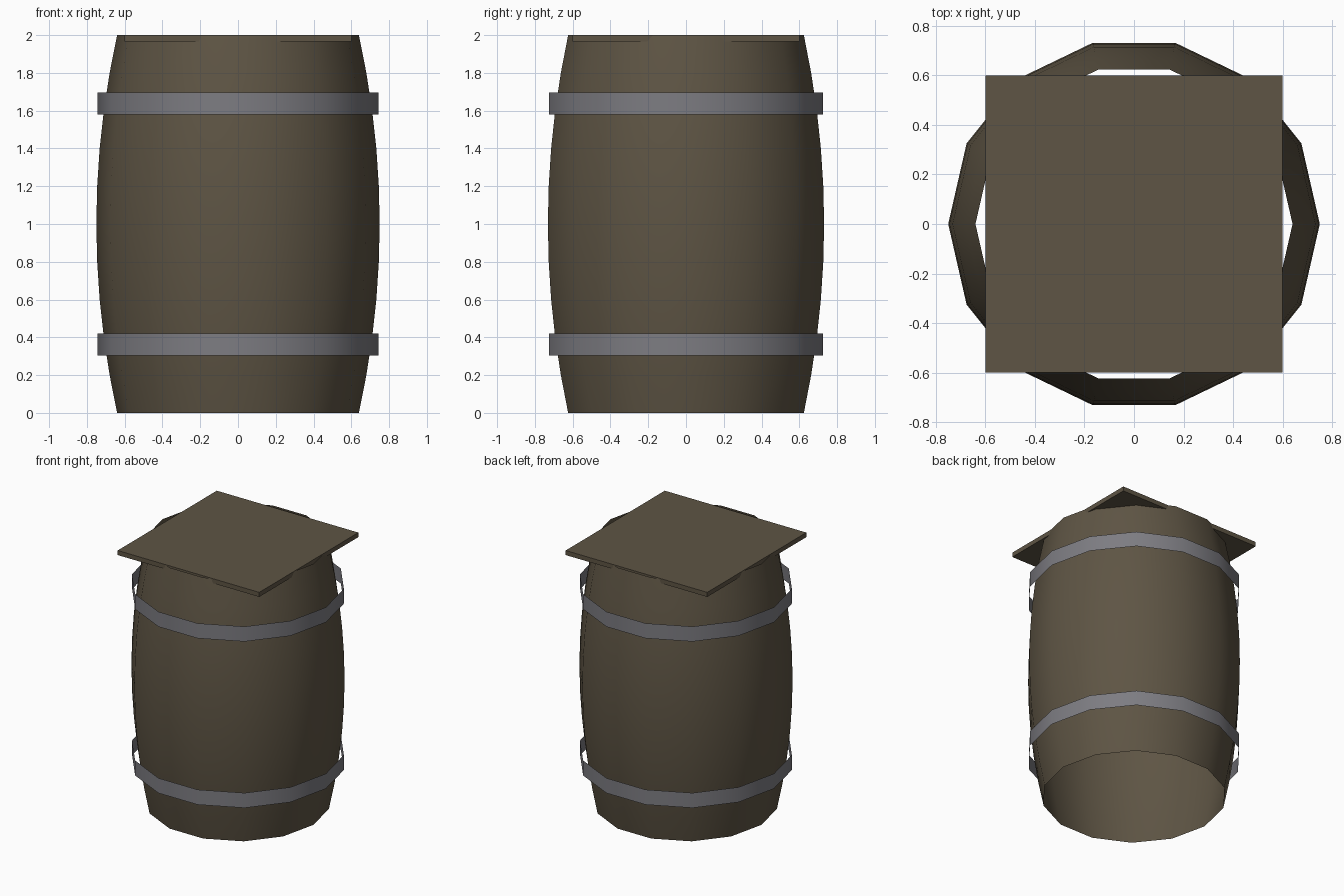
import bpy, bmesh, math

if "Cube" in bpy.data.objects:
    bpy.data.objects.remove(bpy.data.objects["Cube"])

SIDES = 14


def material(name, rgb):
    m = bpy.data.materials.new(name)
    m.diffuse_color = (*rgb, 1)
    m.use_nodes = True
    m.node_tree.nodes["Principled BSDF"].inputs["Base Color"].default_value = m.diffuse_color
    return m


def finish(bm, name, mat, smooth):
    for f in bm.faces:
        f.smooth = smooth
    me = bpy.data.meshes.new(name)
    bm.to_mesh(me)
    bm.free()
    me.materials.append(mat)
    ob = bpy.data.objects.new(name, me)
    bpy.context.collection.objects.link(ob)
    return ob


def open_tube(name, profile, mat):
    """Single-walled tube through (radius, z) rings, open at both ends."""
    bm = bmesh.new()
    rings = []
    for r, z in profile:
        rings.append([bm.verts.new((r * math.cos(2 * math.pi * i / SIDES),
                                    r * math.sin(2 * math.pi * i / SIDES), z))
                      for i in range(SIDES)])
    for a, b in zip(rings, rings[1:]):
        for i in range(SIDES):
            j = (i + 1) % SIDES
            bm.faces.new((a[i], a[j], b[j], b[i]))
    return finish(bm, name, mat, True)


wood = material("brown_wood", (0.112, 0.090, 0.058))
metal = material("grey_metal", (0.205, 0.203, 0.223))

# Bulging barrel wall, open at top and bottom
heights = [2 * i / 10 for i in range(11)]
open_tube("barrel_body", [(0.75 - 0.11 * (z - 1) ** 2, z) for z in heights], wood)

# Two thin hoops standing slightly off the wall
for name, z0, z1 in (("lower_hoop", 0.305, 0.42), ("upper_hoop", 1.58, 1.695)):
    open_tube(name, [(0.745, z0), (0.745, z1)], metal)

# Square lid set level with the rim, its corners poking through the wall
bm = bmesh.new()
bmesh.ops.create_cube(bm, size=1)
bmesh.ops.scale(bm, vec=(1.2, 1.2, 0.035), verts=bm.verts)
bmesh.ops.translate(bm, vec=(0, 0, 1.9825), verts=bm.verts)
finish(bm, "square_lid", wood, False)
